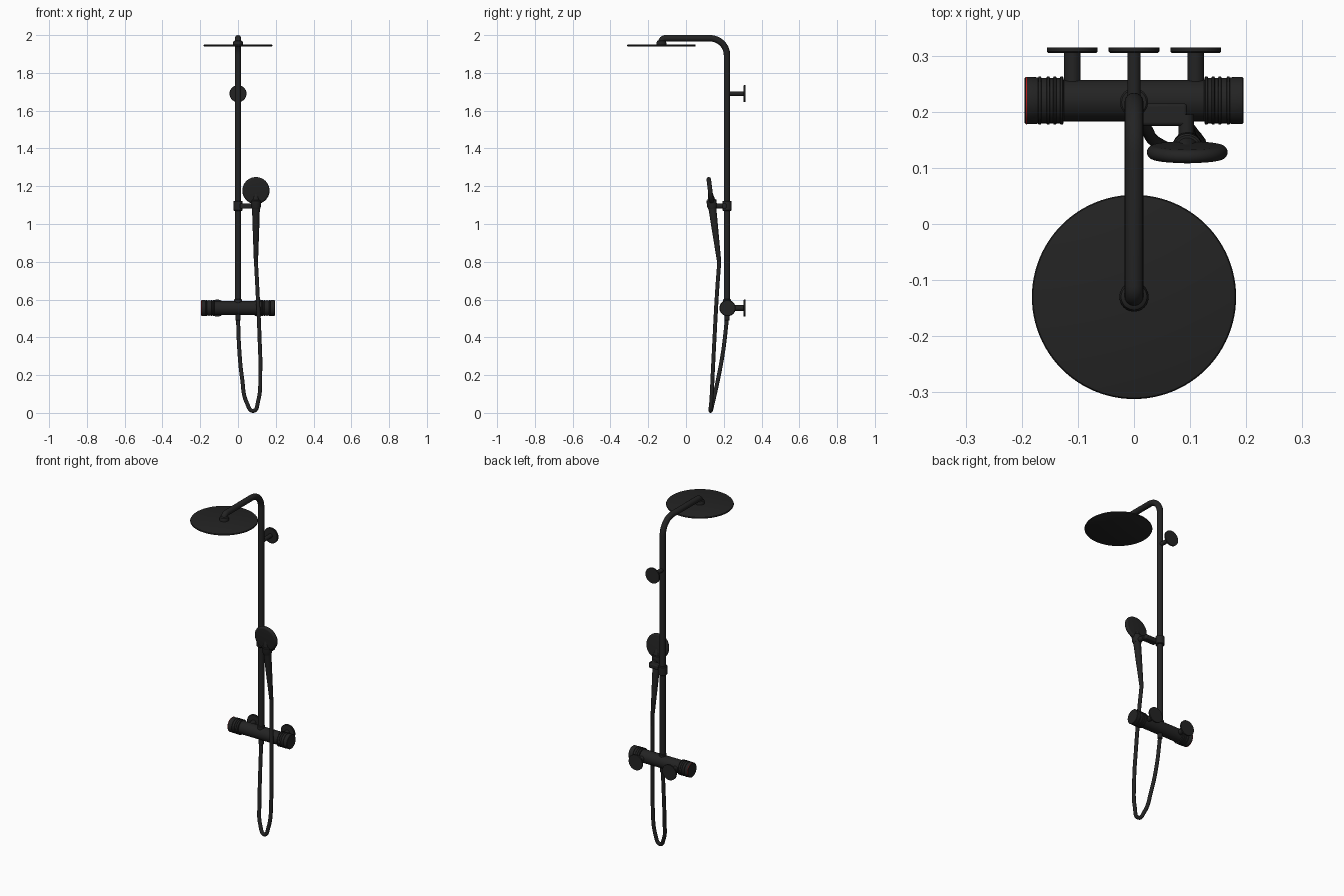
import bpy, bmesh, math
from mathutils import Vector

cube = bpy.data.objects.get("Cube")
if cube:
    bpy.data.objects.remove(cube, do_unlink=True)


def material(name, rgb, rough):
    m = bpy.data.materials.new(name)
    m.use_nodes = True
    m.diffuse_color = (*rgb, 1)
    bsdf = m.node_tree.nodes["Principled BSDF"]
    bsdf.inputs["Base Color"].default_value = (*rgb, 1)
    bsdf.inputs["Roughness"].default_value = rough
    return m


BLACK = material("matte black", (0.017, 0.017, 0.017), 0.5)
RED = material("red", (0.5, 0.01, 0.01), 0.5)


def smooth(ob):
    bpy.ops.object.select_all(action="DESELECT")
    ob.select_set(True)
    bpy.context.view_layer.objects.active = ob
    bpy.ops.object.shade_smooth_by_angle(angle=math.radians(35))


def add_mesh(name, bm, mat):
    bmesh.ops.recalc_face_normals(bm, faces=bm.faces)
    me = bpy.data.meshes.new(name)
    bm.to_mesh(me)
    bm.free()
    me.materials.append(mat)
    ob = bpy.data.objects.new(name, me)
    bpy.context.collection.objects.link(ob)
    return ob


def lathe(name, profile, loc, axis=(0, 0, 1), mat=BLACK, seg=48):
    """Spin (radius, height) pairs about an axis, closing both ends."""
    pts = [(0, profile[0][1]), *profile, (0, profile[-1][1])]
    bm = bmesh.new()
    verts = [bm.verts.new((r, 0, h)) for r, h in pts]
    edges = [bm.edges.new(pair) for pair in zip(verts, verts[1:])]
    bmesh.ops.spin(bm, geom=verts + edges, cent=(0, 0, 0), axis=(0, 0, 1),
                   angle=2 * math.pi, steps=seg, use_duplicate=False)
    bmesh.ops.remove_doubles(bm, verts=bm.verts, dist=0.00005)
    ob = add_mesh(name, bm, mat)
    ob.location = loc
    ob.rotation_euler = Vector(axis).to_track_quat("Z", "Y").to_euler()
    smooth(ob)
    return ob


def rod(name, a, b, r, mat=BLACK):
    d = Vector(b) - Vector(a)
    return lathe(name, [(r, 0), (r, d.length)], a, d, mat, 32)


def tube(name, points, r, kind):
    cu = bpy.data.curves.new(name, "CURVE")
    cu.dimensions = "3D"
    cu.bevel_depth = r
    cu.bevel_resolution = 6
    cu.resolution_u = 12
    cu.use_fill_caps = True
    sp = cu.splines.new(kind)
    items = sp.bezier_points if kind == "BEZIER" else sp.points
    items.add(len(points) - 1)
    for item, p in zip(items, points):
        if kind == "BEZIER":
            item.co = p
            item.handle_left_type = item.handle_right_type = "AUTO"
        else:
            item.co = (*p, 1)
    cu.materials.append(BLACK)
    ob = bpy.data.objects.new(name, cu)
    bpy.context.collection.objects.link(ob)
    bpy.ops.object.select_all(action="DESELECT")
    ob.select_set(True)
    bpy.context.view_layer.objects.active = ob
    bpy.ops.object.convert(target="MESH")
    smooth(bpy.context.object)


def arc(cy, cz, r, start, end, n):
    """Points of an arc in the x = 0 plane."""
    angles = [math.radians(start + (end - start) * i / n) for i in range(n + 1)]
    return [(0, cy + r * math.cos(a), cz + r * math.sin(a)) for a in angles]


COL_Y, VALVE_Z, HEAD_Y = 0.217, 0.555, -0.13

# Riser column sweeping into the overhead arm, with a short downturn at the tip
path = [(0, COL_Y, VALVE_Z)]
path += arc(COL_Y - 0.09, 1.893, 0.09, 0, 90, 14)
path += arc(HEAD_Y + 0.02, 1.963, 0.02, 90, 180, 8)
path.append((0, HEAD_Y, 1.952))
tube("riser_and_arm", path, 0.017, "POLY")

# Overhead shower
lathe("overhead_collar", [(0.026, 0), (0.026, 0.012), (0.023, 0.02), (0.017, 0.024)],
      (0, HEAD_Y, 1.948))
lathe("overhead_shower", [(0.177, 0), (0.181, 0.002), (0.182, 0.005), (0.18, 0.009), (0.177, 0.01)],
      (0, HEAD_Y, 1.94), seg=96)

# Wall mounts: one upper, two behind the valve
for name, x, z, r in (("upper", 0, 1.69, 0.012), ("right", -0.11, VALVE_Z, 0.015),
                      ("left", 0.11, VALVE_Z, 0.015)):
    rod(name + "_mount_rod", (x, COL_Y, z), (x, 0.31, z), r)
    lathe(name + "_wall_flange", [(0.043, 0), (0.045, 0.002), (0.045, 0.01)],
          (x, 0.305, z), (0, 1, 0))

# Thermostatic valve bar with ribbed end knobs
VALVE = (0, 0.22, VALVE_Z)
rod("valve_body", (-0.13, 0.22, VALVE_Z), (0.13, 0.22, VALVE_Z), 0.037)
knob = [(0.037, 0.125)]
for h in (0.129, 0.141, 0.153, 0.168):
    knob += [(0.0405, h - 0.003), (0.043, h - 0.002), (0.043, h + 0.002), (0.0405, h + 0.003)]
knob += [(0.0415, 0.173), (0.042, 0.193), (0.04, 0.195)]
for side, s in (("left", 1), ("right", -1)):
    lathe(side + "_knob", knob, VALVE, (s, 0, 0))
lathe("hot_marker_ring", [(0.0423, 0.1905), (0.0423, 0.1925)], VALVE, (-1, 0, 0), RED)
lathe("riser_socket", [(0.021, 0), (0.021, 0.045), (0.017, 0.048)], (0, COL_Y, VALVE_Z))
lathe("hose_outlet", [(0.011, 0), (0.014, 0.004), (0.014, 0.04)], (0, COL_Y, 0.488))

# Slider clamp and its side arm
lathe("slider_clamp", [(0.022, 0), (0.025, 0.003), (0.025, 0.049), (0.022, 0.052)],
      (0, COL_Y, 1.07))
bm = bmesh.new()
bmesh.ops.create_cube(bm, size=1)
bmesh.ops.scale(bm, vec=(0.085, 0.04, 0.026), verts=bm.verts)
arm = add_mesh("slider_arm", bm, BLACK)
arm.location = (0.052, 0.195, 1.095)
bev = arm.modifiers.new("rounded edges", "BEVEL")
bev.width = 0.006
bev.segments = 3
smooth(arm)

# Hand shower: tapered handle, cup holder and round head
foot = Vector((0.095, 0.176, 0.795))
lean = Vector((0, -0.125, 0.992)).normalized()
lathe("hand_shower_handle", [(0.009, 0), (0.011, 0.004), (0.014, 0.09), (0.018, 0.2),
                             (0.021, 0.3), (0.021, 0.33), (0.012, 0.37)], foot, lean)
lathe("holder_cup", [(0.022, 0), (0.026, 0.012), (0.027, 0.045), (0.024, 0.048)],
      foot + lean * 0.288, lean)
rod("holder_pivot", (0.093, 0.195, 1.095), (0.093, 0.145, 1.095), 0.014)
rim = [(0.06 + 0.012 * math.cos(a), 0.012 * math.sin(a))
       for a in (math.pi * (i / 12 - 0.5) for i in range(13))]
lathe("hand_shower_head", rim, foot + lean * 0.385, (0, -lean.z, lean.y), seg=64)

# Flexible hose hanging in a loop
tube("hose", [(0, COL_Y, 0.5), (0.007, 0.197, 0.33), (0.022, 0.17, 0.18), (0.046, 0.142, 0.055),
              (0.082, 0.13, 0.011), (0.106, 0.134, 0.06), (0.118, 0.142, 0.22),
              (0.114, 0.151, 0.4), (0.103, 0.165, 0.65), (0.095, 0.176, 0.8)], 0.0105, "BEZIER")
